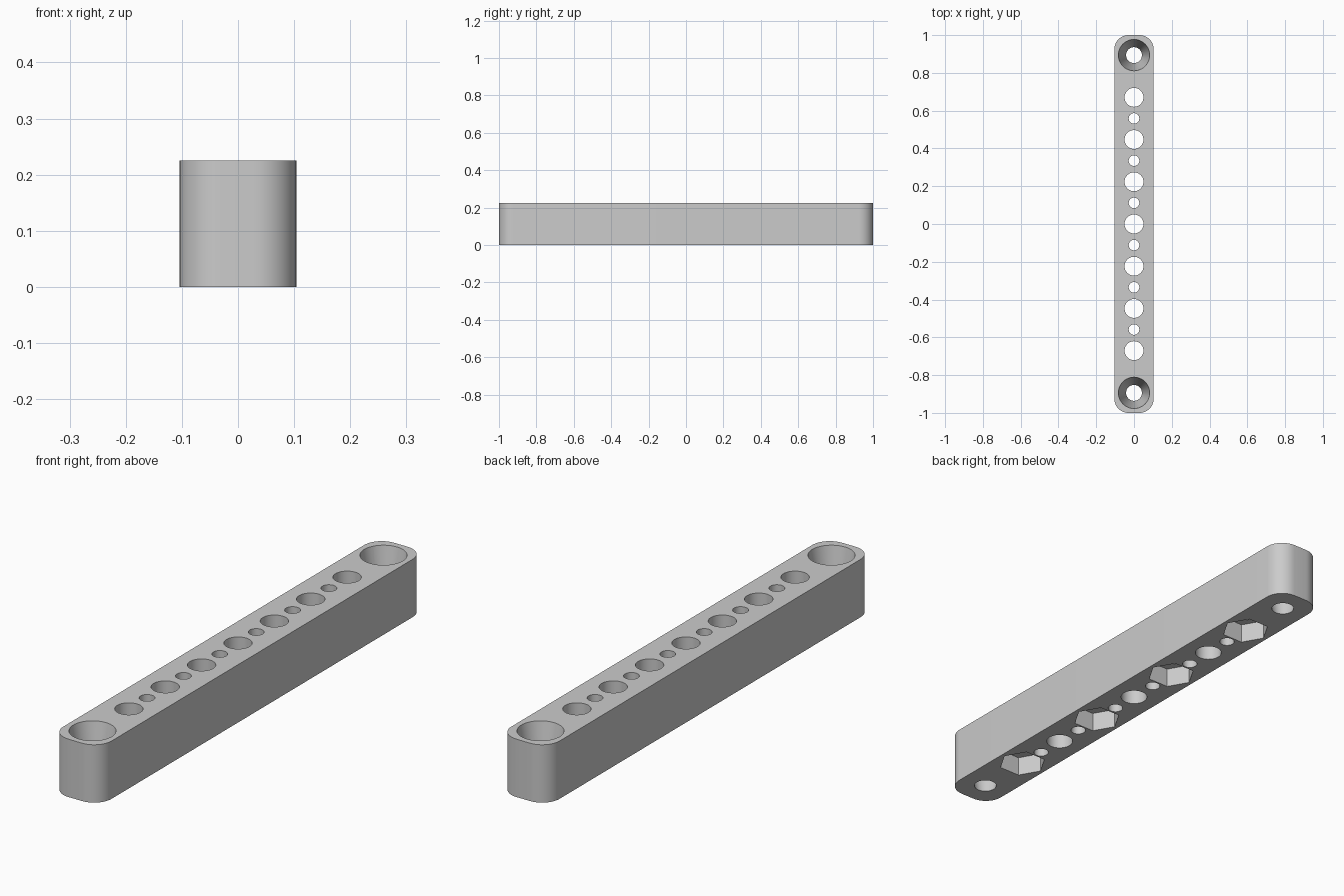
import bpy, bmesh, math
from mathutils import Matrix

cube = bpy.data.objects.get("Cube")
if cube:
    bpy.data.objects.remove(cube, do_unlink=True)

HALF_W, HEIGHT, CORNER = 0.104, 0.225, 0.075
PITCH = 0.2235          # spacing of the large holes
END = 4 * PITCH         # position of the end screw holes

grey = bpy.data.materials.new("light grey")
grey.use_nodes = True
colour = (0.6, 0.6, 0.6, 1)
grey.diffuse_color = colour
grey.node_tree.nodes["Principled BSDF"].inputs["Base Color"].default_value = colour


def add_object(name, bm):
    mesh = bpy.data.meshes.new(name)
    bmesh.ops.recalc_face_normals(bm, faces=bm.faces)
    bm.to_mesh(mesh)
    bm.free()
    obj = bpy.data.objects.new(name, mesh)
    bpy.context.collection.objects.link(obj)
    mesh.materials.append(grey)
    return obj


def add_prism(bm, y, z0, z1, r0, r1, sides=48):
    """Upright cylinder, cone or hexagon, with a corner on the x axis."""
    verts = bmesh.ops.create_cone(bm, cap_ends=True, segments=sides, radius1=r0,
                                  radius2=r1, depth=z1 - z0)["verts"]
    if sides == 6 and abs(verts[0].co.x) < 0.001:
        bmesh.ops.rotate(bm, verts=verts, matrix=Matrix.Rotation(math.pi / 6, 3, 'Z'))
    bmesh.ops.translate(bm, verts=verts, vec=(0, y, (z0 + z1) / 2))


# Bar with rounded vertical corners
bm = bmesh.new()
bmesh.ops.create_cube(bm, size=1)
bmesh.ops.scale(bm, verts=bm.verts, vec=(2 * HALF_W, 2, HEIGHT))
bmesh.ops.translate(bm, verts=bm.verts, vec=(0, 0, HEIGHT / 2))
uprights = [e for e in bm.edges if abs(e.verts[0].co.z - e.verts[1].co.z) > 0.1]
bmesh.ops.bevel(bm, geom=uprights, offset=CORNER, segments=12, profile=0.5, affect='EDGES')
bar = add_object("drilled_bar", bm)

# Large and small through holes, and tapered screw holes at the ends
OVER = 0.02
bm = bmesh.new()
for i in range(-6, 7):
    radius = 0.05 if i % 2 == 0 else 0.028
    add_prism(bm, i * PITCH / 2, -OVER, HEIGHT + OVER, radius, radius)
slope = (0.083 - 0.042) / HEIGHT
for y in (-END, END):
    add_prism(bm, y, -OVER, HEIGHT + OVER, 0.042 - slope * OVER, 0.083 + slope * OVER)
hole_cutter = add_object("hole_cutter", bm)

# Hexagonal nut pockets underneath every other large hole
bm = bmesh.new()
for i in (-3, -1, 1, 3):
    add_prism(bm, i * PITCH, -OVER, 0.077, 0.09, 0.09, sides=6)
pocket_cutter = add_object("nut_pocket_cutter", bm)

for cutter in (hole_cutter, pocket_cutter):
    cutter.hide_render = True
    mod = bar.modifiers.new(cutter.name, 'BOOLEAN')
    mod.operation, mod.solver, mod.object = 'DIFFERENCE', 'EXACT', cutter

# Bake the cuts and remove the cutters
depsgraph = bpy.context.evaluated_depsgraph_get()
cut_mesh = bpy.data.meshes.new_from_object(bar.evaluated_get(depsgraph))
bar.modifiers.clear()
bar.data = cut_mesh
for cutter in (hole_cutter, pocket_cutter):
    bpy.data.objects.remove(cutter, do_unlink=True)

bpy.ops.object.select_all(action='DESELECT')
bar.select_set(True)
bpy.context.view_layer.objects.active = bar
bpy.ops.object.shade_smooth_by_angle(angle=math.radians(30))
